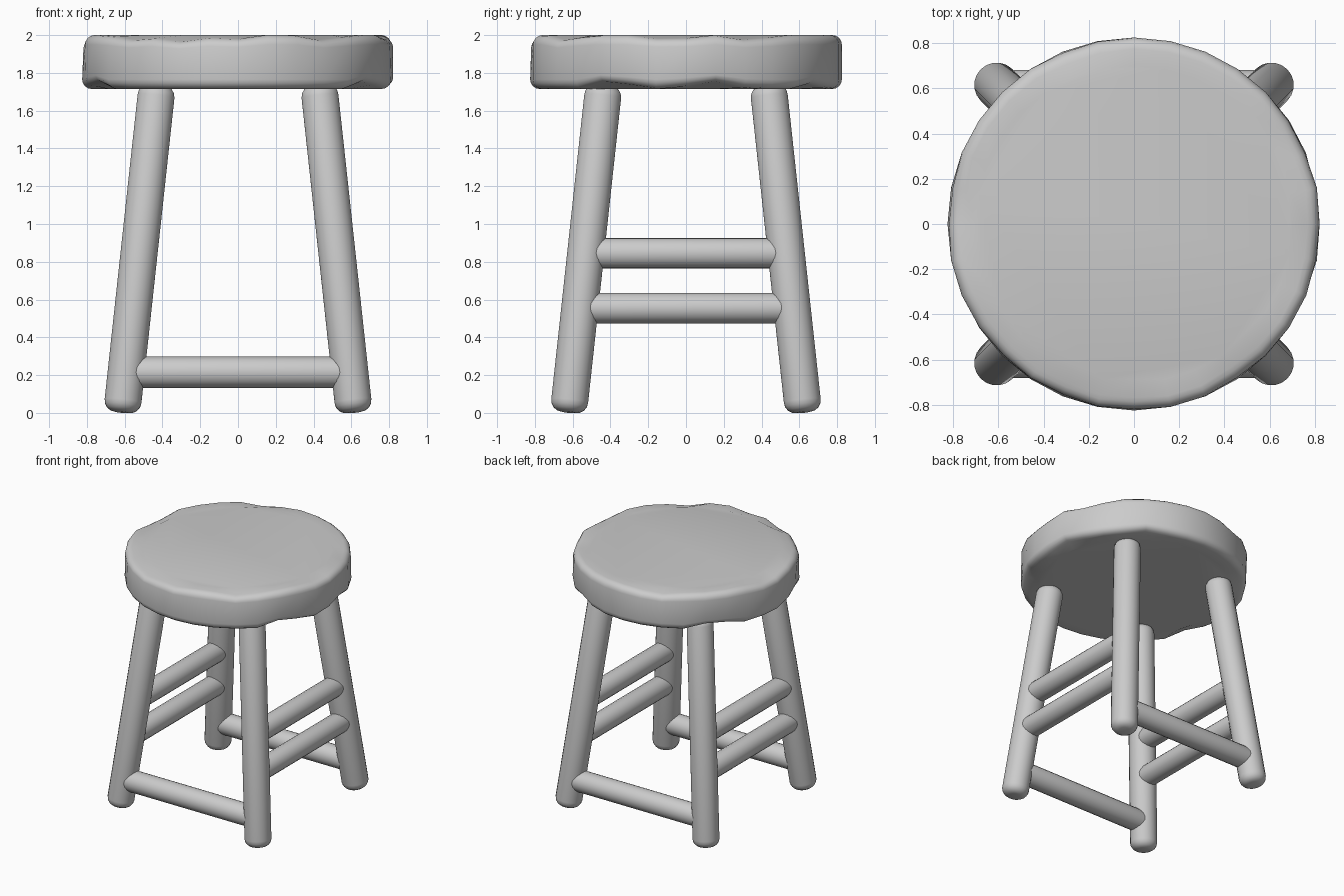
import bpy, bmesh, math
from mathutils import Vector

cube = bpy.data.objects.get("Cube")
if cube:
    bpy.data.objects.remove(cube)

grey = bpy.data.materials.new("plain grey")
grey.use_nodes = True
color = (0.6, 0.6, 0.6, 1)
grey.diffuse_color = color
grey.node_tree.nodes["Principled BSDF"].inputs["Base Color"].default_value = color


def lathe(name, profile, sides, place=None):
    """Revolve (radius, height) points around z and close both ends."""
    bm = bmesh.new()
    rings = []
    for r, z in profile:
        rings.append([bm.verts.new((r * math.cos(a), r * math.sin(a), z))
                      for a in (math.tau * i / sides for i in range(sides))])
    for low, high in zip(rings, rings[1:]):
        for i in range(sides):
            j = (i + 1) % sides
            bm.faces.new((low[i], low[j], high[j], high[i]))
    bm.faces.new(rings[0][::-1])
    bm.faces.new(rings[-1])
    if place:
        place(bm)
    mesh = bpy.data.meshes.new(name)
    bm.to_mesh(mesh)
    bm.free()
    mesh.materials.append(grey)
    obj = bpy.data.objects.new(name, mesh)
    bpy.context.collection.objects.link(obj)
    bpy.ops.object.select_all(action='DESELECT')
    obj.select_set(True)
    bpy.context.view_layer.objects.active = obj
    bpy.ops.object.shade_smooth_by_angle(angle=math.radians(40))
    return obj


def pole(name, start, end, radius, rounding, sides=20):
    """Round bar between two points with softened ends."""
    start, end = Vector(start), Vector(end)
    axis = end - start
    arc = [(radius - rounding * (1 - math.sin(t)), rounding * (1 - math.cos(t)))
           for t in (math.pi / 2 * k / 4 for k in range(5))]
    profile = arc + [(r, axis.length - z) for r, z in reversed(arc)]
    obj = lathe(name, profile, sides)
    obj.location = start
    obj.rotation_euler = axis.to_track_quat('Z', 'Y').to_euler()
    return obj


# Worn seat: chips are (angle in degrees, half width, depth) on each rim
BOTTOM, TOP = 1.715, 2.0
top_chips = [(-94, 12, .03), (-115, 14, .04), (-137, 12, .03), (174, 16, .04),
             (-54, 14, .03), (-6, 13, .03), (26, 14, .03), (110, 14, .025)]
bottom_chips = [(10, 15, .04), (58, 12, .03), (-30, 13, .05), (-160, 14, .04),
                (140, 13, .05)]


def chip_rim(bm):
    middle = (BOTTOM + TOP) / 2
    for v in bm.verts:
        radius = math.hypot(v.co.x, v.co.y)
        if radius < 0.74:
            continue
        angle = math.degrees(math.atan2(v.co.y, v.co.x))
        upper = v.co.z > middle
        near_edge = min(1, abs(v.co.z - middle) / 0.14)
        for at, width, depth in (top_chips if upper else bottom_chips):
            away = abs((angle - at + 180) % 360 - 180)
            push = depth * max(0, 1 - away / width) * near_edge
            v.co.z += -push if upper else push
            v.co.x *= 1 - 0.5 * push
            v.co.y *= 1 - 0.5 * push


R, B = 0.825, 0.05
corner = [(R - B + B * math.sin(t), B - B * math.cos(t))
          for t in (math.pi / 2 * k / 4 for k in range(5))]
seat_profile = ([(0.7, BOTTOM)] + [(r, BOTTOM + z) for r, z in corner]
                + [(r, TOP - z) for r, z in reversed(corner)] + [(0.7, TOP)])
lathe("seat", seat_profile, 32, chip_rim)


# Splayed legs
def leg_x(z):
    return 0.615 - 0.108 * z


def leg_y(z):
    return 0.622 - 0.108 * z


for sx, side in ((-1, "right"), (1, "left")):
    for sy, end in ((-1, "front"), (1, "back")):
        pole(f"{end}_{side}_leg", (sx * leg_x(0), sy * leg_y(0), 0.004),
             (sx * leg_x(1.735), sy * leg_y(1.735), 1.735), 0.099, 0.06)

# Low rungs at the front and back
z = 0.215
for sy, end in ((-1, "front"), (1, "back")):
    pole(f"{end}_rung", (-leg_x(z), sy * leg_y(z), z), (leg_x(z), sy * leg_y(z), z), 0.083, 0.02)

# Paired rungs on each side
for sx, side in ((-1, "right"), (1, "left")):
    for z, level in ((0.555, "lower"), (0.845, "upper")):
        pole(f"{side}_{level}_rung", (sx * leg_x(z), -leg_y(z), z),
             (sx * leg_x(z), leg_y(z), z), 0.081, 0.02)
